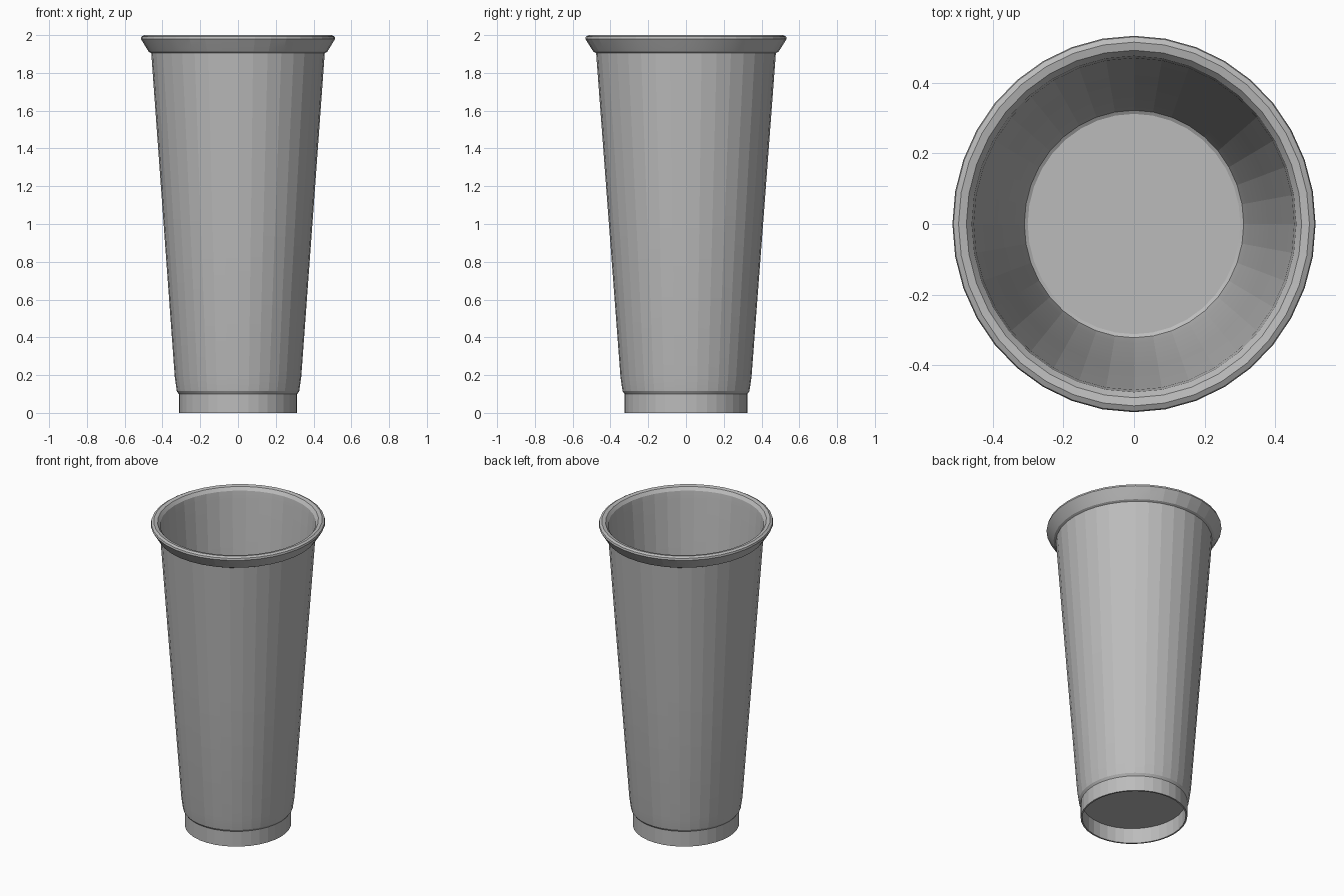
import bpy
import bmesh
from math import cos, sin, tau

cube = bpy.data.objects.get("Cube")
if cube:
    bpy.data.objects.remove(cube, do_unlink=True)

SIDES = 36
ASPECT = 0.965  # the cup is slightly narrower across x

grey = bpy.data.materials.new("plain grey")
grey.use_nodes = True
grey.diffuse_color = (0.5, 0.5, 0.5, 1)
grey.node_tree.nodes["Principled BSDF"].inputs["Base Color"].default_value = (0.5, 0.5, 0.5, 1)


def lathe(name, profile, closed=False):
    """Revolve (radius, height) points; radius 0 makes a pole."""
    bm = bmesh.new()
    rings = []
    for r, z in profile:
        if r == 0:
            rings.append([bm.verts.new((0, 0, z))] * SIDES)
        else:
            rings.append([bm.verts.new((r * ASPECT * cos(tau * i / SIDES),
                                        r * sin(tau * i / SIDES), z))
                          for i in range(SIDES)])
    pairs = list(zip(rings, rings[1:]))
    if closed:
        pairs.append((rings[-1], rings[0]))
    for a, b in pairs:
        for i in range(SIDES):
            j = (i + 1) % SIDES
            bm.faces.new(dict.fromkeys((a[i], a[j], b[j], b[i])))
    bmesh.ops.recalc_face_normals(bm, faces=bm.faces)
    mesh = bpy.data.meshes.new(name)
    bm.to_mesh(mesh)
    bm.free()
    mesh.materials.append(grey)
    obj = bpy.data.objects.new(name, mesh)
    bpy.context.collection.objects.link(obj)
    bpy.context.view_layer.objects.active = obj
    obj.select_set(True)
    bpy.ops.object.shade_smooth_by_angle(angle=0.15)
    obj.select_set(False)
    return obj


# Cup: hollow foot, step, tapered wall, rolled rim, inner wall and floor
lathe("cup", [
    (0, 0.10), (0.315, 0.10), (0.315, 0.0),          # recessed underside
    (0.325, 0.0), (0.325, 0.10),                     # foot ring
    (0.336, 0.115), (0.347, 0.19),                   # step
    (0.412, 1.05), (0.476, 1.905),                   # outer wall
    (0.490, 1.912), (0.505, 1.935), (0.533, 1.98),   # rim underside
    (0.530, 1.992), (0.515, 2.0),                    # rim top
    (0.492, 1.995), (0.476, 1.975), (0.470, 1.93),
    (0.404, 1.05), (0.337, 0.19), (0.322, 0.118),    # inner wall
    (0.312, 0.112), (0, 0.112)])                     # floor
